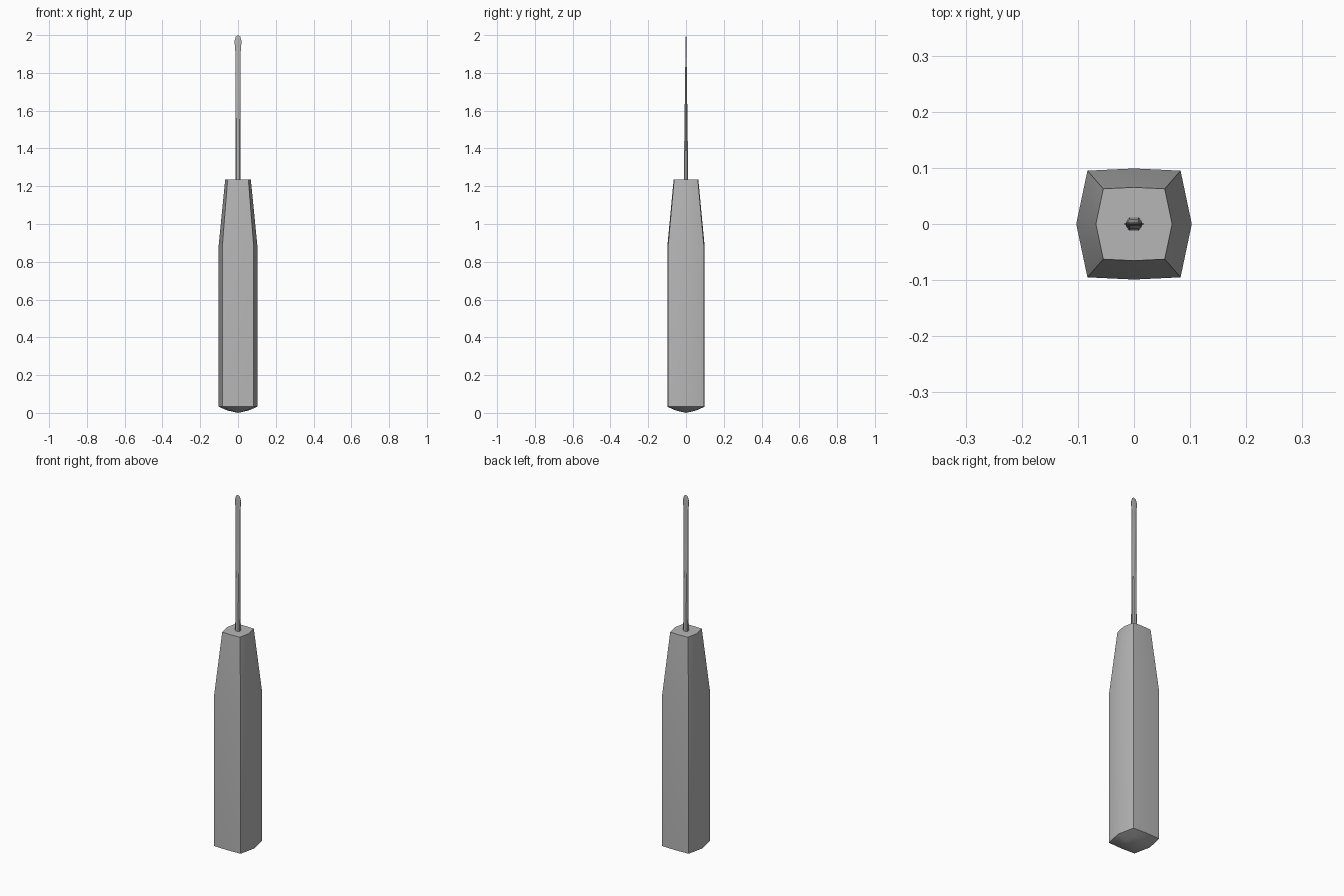
import bpy
import math

if "Cube" in bpy.data.objects:
    bpy.data.objects.remove(bpy.data.objects["Cube"])


grey = bpy.data.materials.new("mid_grey")
grey.diffuse_color = (0.47, 0.47, 0.47, 1)
grey.use_nodes = True
grey.node_tree.nodes["Principled BSDF"].inputs["Base Color"].default_value = grey.diffuse_color


def loft(name, rings, tip=None, base=None):
    """Skin equal-sized rings of points; close ends with a fan point or a flat face."""
    n = len(rings[0])
    verts = [p for ring in rings for p in ring]
    faces = []
    for r in range(len(rings) - 1):
        for i in range(n):
            j = (i + 1) % n
            faces.append((r * n + i, r * n + j, (r + 1) * n + j, (r + 1) * n + i))
    top = (len(rings) - 1) * n
    if base is None:
        faces.append(tuple(reversed(range(n))))
    else:
        verts.append(base)
        c = len(verts) - 1
        faces += [((i + 1) % n, i, c) for i in range(n)]
    if tip is None:
        faces.append(tuple(range(top, top + n)))
    else:
        verts.append(tip)
        c = len(verts) - 1
        faces += [(top + i, top + (i + 1) % n, c) for i in range(n)]
    mesh = bpy.data.meshes.new(name)
    mesh.from_pydata(verts, [], faces)
    mesh.materials.append(grey)
    mesh.update()
    obj = bpy.data.objects.new(name, mesh)
    bpy.context.collection.objects.link(obj)
    # Smooth the shallow bends, keep the real corners crisp
    bpy.ops.object.select_all(action='DESELECT')
    obj.select_set(True)
    bpy.context.view_layer.objects.active = obj
    bpy.ops.object.shade_smooth_by_angle(angle=math.radians(30))
    return obj


# Handle: bulged square section, tapered neck and shallow domed butt
SECTION = [(0.103, 0), (0.083, 0.095), (0, 0.099), (-0.083, 0.095),
           (-0.103, 0), (-0.083, -0.095), (0, -0.099), (0.083, -0.095)]


def handle_ring(scale, z):
    return [(x * scale, y * scale, z) for x, y in SECTION]


loft("handle", [handle_ring(0.55, 0.013), handle_ring(1, 0.033),
                handle_ring(1, 0.88), handle_ring(0.66, 1.235)],
     base=(0, 0, 0))


# Shaft: flat-fronted octagonal rod that thins front to back into a spatula tip
def rod_ring(rx, ry, z):
    quarter = [(rx, 0.4 * ry), (0.6 * rx, ry)]
    half = quarter + [(-x, y) for x, y in reversed(quarter)]
    return [(x, y, z) for x, y in half + [(-x, -y) for x, y in half]]


loft("shaft_and_blade", [rod_ring(rx, ry, z) for rx, ry, z in (
    (0.014, 0.012, 1.22), (0.014, 0.0085, 1.5), (0.014, 0.005, 1.75),
    (0.014, 0.003, 1.91), (0.017, 0.0025, 1.945), (0.018, 0.002, 1.97),
    (0.012, 0.0015, 1.992))], tip=(0, 0, 2.0))
